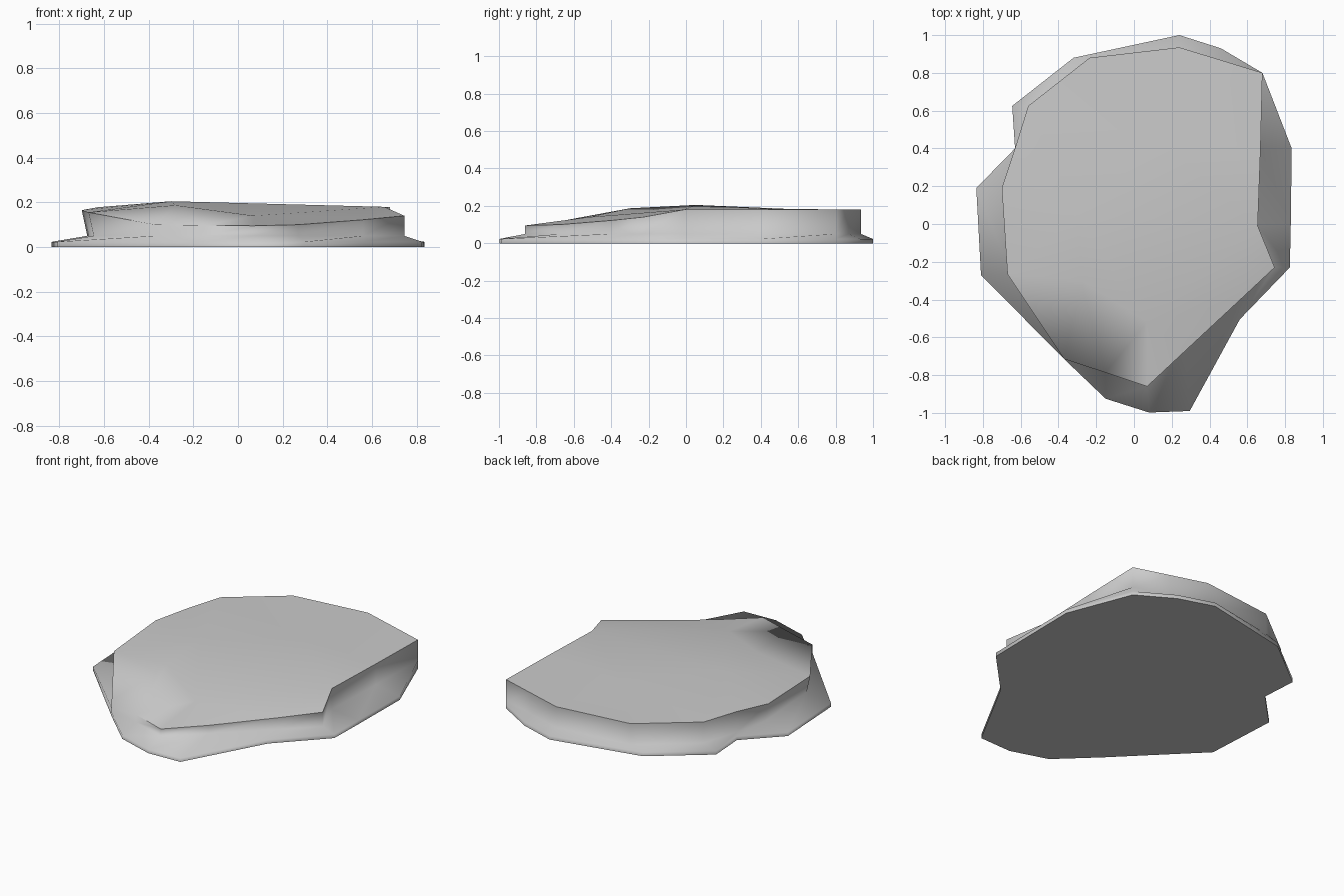
import bpy, bmesh, math
from mathutils import Vector
from mathutils.geometry import delaunay_2d_cdt

if "Cube" in bpy.data.objects:
    bpy.data.objects.remove(bpy.data.objects["Cube"])

# Matching outlines, counterclockwise: outer rim x, y | raised slab x, y, top z
outline = [
    (0.835, 0.40, 0.67, 0.40, 0.18), (0.68, 0.80, 0.68, 0.80, 0.18),
    (0.46, 0.93, 0.46, 0.868, 0.18), (0.24, 1.0, 0.24, 0.935, 0.18),
    (-0.32, 0.88, -0.235, 0.88, 0.18), (-0.645, 0.625, -0.56, 0.625, 0.18),
    (-0.63, 0.40, -0.63, 0.40, 0.178), (-0.835, 0.19, -0.70, 0.19, 0.165),
    (-0.81, -0.27, -0.67, -0.265, 0.155), (-0.37, -0.715, -0.37, -0.715, 0.10),
    (-0.15, -0.925, -0.15, -0.787, 0.097), (0.08, -0.998, 0.07, -0.86, 0.095),
    (0.295, -0.99, 0.27, -0.673, 0.10), (0.56, -0.505, 0.56, -0.403, 0.122),
    (0.825, -0.23, 0.745, -0.23, 0.14), (0.83, 0.0, 0.655, -0.01, 0.18),
]
# High points of the gently domed top
crown = [(-0.30, 0.05, 0.205), (-0.28, -0.30, 0.187),
         (0.07, -0.52, 0.14), (0.14, 0.44, 0.184)]

bm = bmesh.new()


def ring(points):
    return [bm.verts.new(p) for p in points]


# Thin rim, sloping ledge and upright wall
rings = [
    ring((a, b, 0.0) for a, b, c, d, z in outline),
    ring((a, b, 0.023) for a, b, c, d, z in outline),
    ring((c * (0.965 if c < -0.65 else 1), d, 0.05) for a, b, c, d, z in outline),
    ring((c, d, z) for a, b, c, d, z in outline),
]
n = len(outline)
for low, high in zip(rings, rings[1:]):
    for i in range(n):
        j = (i + 1) % n
        bm.faces.new((low[i], low[j], high[j], high[i]))

# Flat underside
bm.faces.new(rings[0][::-1])

# Domed top, triangulated through the crown points
top = rings[-1] + ring(crown)
flat = [Vector(v.co.xy) for v in top]
edges = [(i, (i + 1) % n) for i in range(n)]
result = delaunay_2d_cdt(flat, edges, [list(range(n))], 1, 1e-5)
origin = [o[0] for o in result[3]]
for tri in result[2]:
    bm.faces.new([top[origin[k]] for k in tri])

bmesh.ops.recalc_face_normals(bm, faces=bm.faces)
mesh = bpy.data.meshes.new("stone_slab")
bm.to_mesh(mesh)
bm.free()
slab = bpy.data.objects.new("stone_slab", mesh)
bpy.context.collection.objects.link(slab)
bpy.context.view_layer.objects.active = slab
slab.select_set(True)
bpy.ops.object.shade_smooth_by_angle(angle=math.radians(80))
